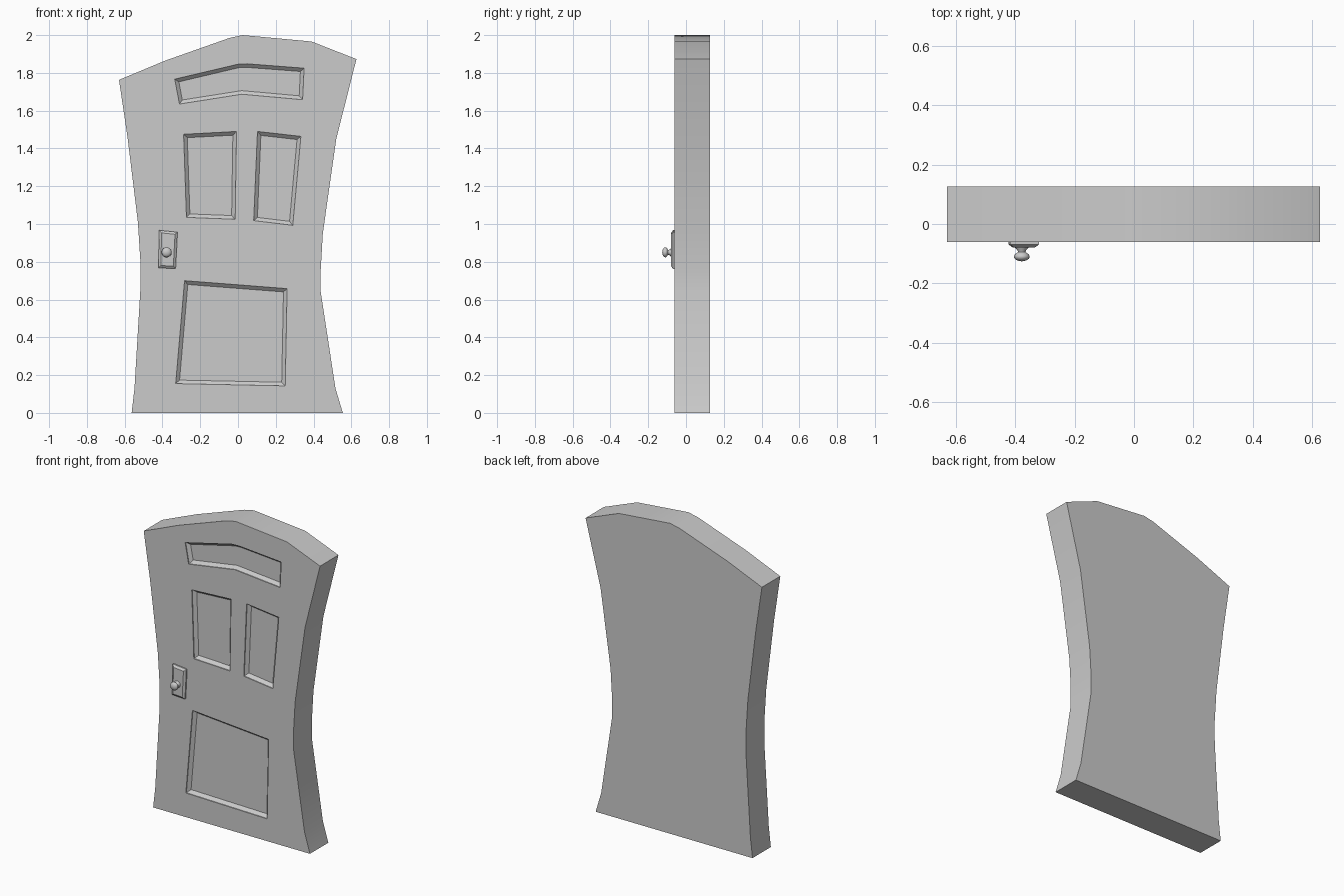
import bpy, bmesh, math
from mathutils import Vector

if "Cube" in bpy.data.objects:
    bpy.data.objects.remove(bpy.data.objects["Cube"])

FRONT, BACK, DEPTH = -0.06, 0.127, 0.024


def inset(pts, d):
    """Offset a clockwise (x, z) outline inward by d."""
    out = []
    for i, p in enumerate(pts):
        a, b, c = Vector(pts[i - 1]), Vector(p), Vector(pts[(i + 1) % len(pts)])
        e1, e2 = (b - a).normalized(), (c - b).normalized()
        n1, n2 = Vector((e1.y, -e1.x)), Vector((e2.y, -e2.x))
        out.append(b + (n1 + n2) * d / (1 + n1.dot(n2)))
    return out


def loft(name, sections):
    """Closed solid through (outline, y) sections."""
    bm = bmesh.new()
    loops = [[bm.verts.new((p[0], y, p[1])) for p in pts] for pts, y in sections]
    for la, lb in zip(loops, loops[1:]):
        for i in range(len(la)):
            j = (i + 1) % len(la)
            bm.faces.new((la[i], la[j], lb[j], lb[i]))
    bm.faces.new(loops[0])
    bm.faces.new(loops[-1])
    return finish(name, bm)


def finish(name, bm):
    bmesh.ops.recalc_face_normals(bm, faces=bm.faces)
    me = bpy.data.meshes.new(name)
    bm.to_mesh(me)
    bm.free()
    ob = bpy.data.objects.new(name, me)
    bpy.context.collection.objects.link(ob)
    return ob


def activate(ob):
    bpy.ops.object.select_all(action='DESELECT')
    ob.select_set(True)
    bpy.context.view_layer.objects.active = ob


# Crooked door slab
outline = [(-0.563, 0), (-0.548, 0.13), (-0.517, 0.65), (-0.516, 0.79), (-0.53, 1.01),
           (-0.585, 1.46), (-0.63, 1.763), (-0.385, 1.865), (-0.045, 1.985),
           (0.025, 2.0), (0.39, 1.966), (0.627, 1.873), (0.52, 1.45),
           (0.449, 0.95), (0.438, 0.76), (0.438, 0.64), (0.516, 0.13), (0.555, 0)]
door = loft("door_slab", [(outline, FRONT), (outline, BACK)])

# Recessed panels with sloping borders
panels = [
    [(-0.335, 1.767), (-0.31, 1.78), (0.0, 1.846), (0.05, 1.848), (0.35, 1.825),
     (0.342, 1.658), (0.02, 1.687), (-0.31, 1.635)],
    [(-0.288, 1.475), (-0.008, 1.49), (-0.015, 1.025), (-0.273, 1.035)],
    [(0.103, 1.49), (0.333, 1.464), (0.29, 0.993), (0.083, 1.018)],
    [(-0.283, 0.70), (0.26, 0.658), (0.25, 0.143), (-0.33, 0.155)],
]
panels[0].pop(1)
for pts in panels:
    cutter = loft("panel_cutter", [(pts, FRONT - 0.02), (pts, FRONT + 0.006),
                                   (inset(pts, 0.019), FRONT + DEPTH)])
    cutter.hide_render = True
    mod = door.modifiers.new("panel", 'BOOLEAN')
    mod.operation, mod.solver, mod.object = 'DIFFERENCE', 'EXACT', cutter
    activate(door)
    bpy.ops.object.modifier_apply(modifier=mod.name)
    bpy.data.objects.remove(cutter)
activate(door)
bpy.ops.object.shade_smooth_by_angle(angle=math.radians(30))

# Handle plate with bevelled border
plate = [(-0.417, 0.967), (-0.32, 0.957), (-0.33, 0.763), (-0.422, 0.768)]
loft("handle_plate", [(plate, FRONT + 0.01), (plate, -0.069), (inset(plate, 0.013), -0.079)])

# Turned knob
profile = [(0.0, -0.07), (0.024, -0.07), (0.022, -0.08), (0.014, -0.088), (0.013, -0.095),
           (0.022, -0.101), (0.027, -0.108), (0.025, -0.116), (0.015, -0.123), (0.0, -0.126)]
bm = bmesh.new()
vs = [bm.verts.new((-0.378 + r, y, 0.85)) for r, y in profile]
es = [bm.edges.new(e) for e in zip(vs, vs[1:])]
bmesh.ops.spin(bm, geom=vs + es, cent=(-0.378, 0, 0.85), axis=(0, 1, 0),
               angle=math.tau, steps=16)
bmesh.ops.remove_doubles(bm, verts=bm.verts, dist=0.0005)
activate(finish("knob", bm))
bpy.ops.object.shade_smooth_by_angle(angle=math.radians(50))
